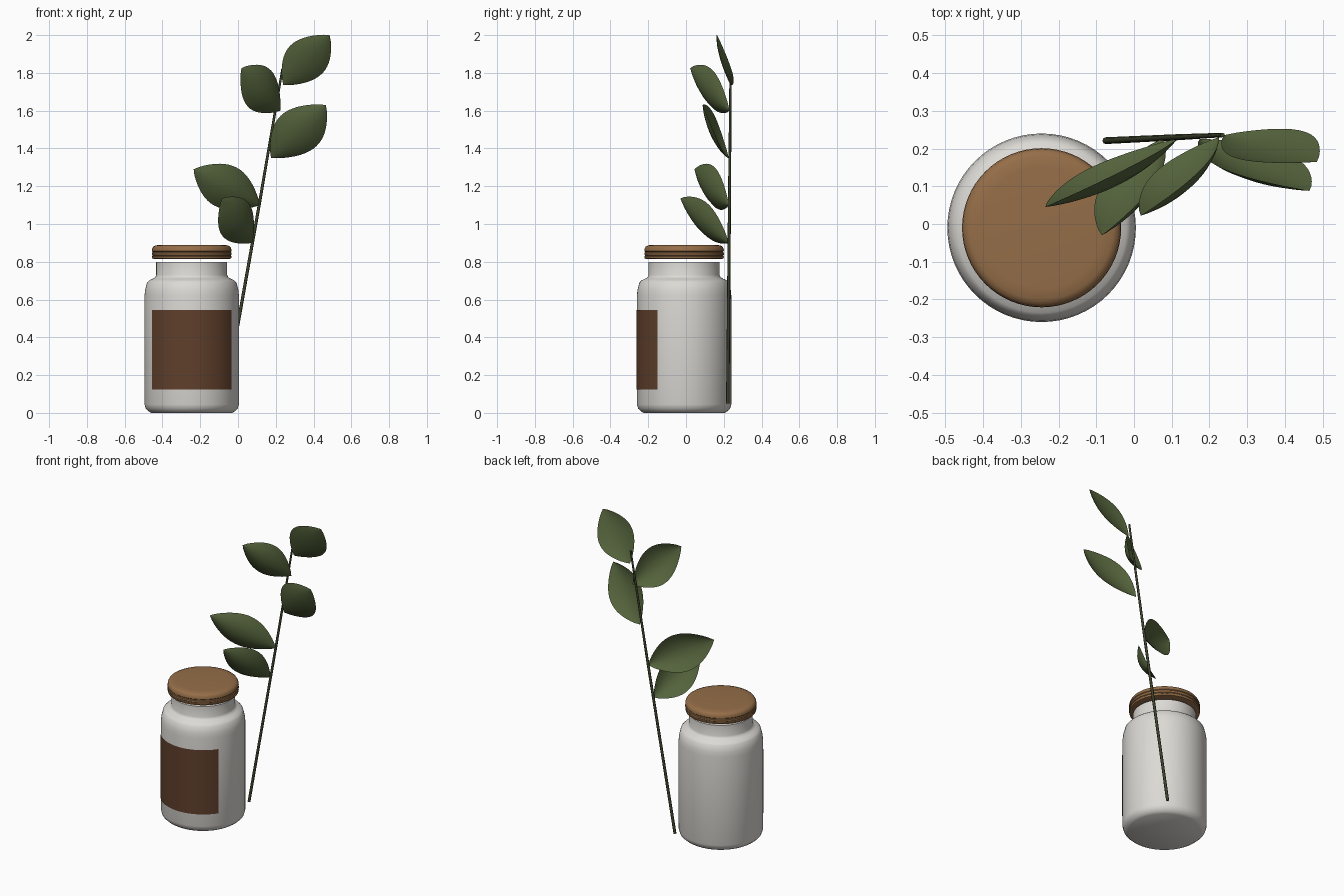
import bpy, math
from mathutils import Vector

if "Cube" in bpy.data.objects:
    bpy.data.objects.remove(bpy.data.objects["Cube"])

JAR_X, JAR_Y = -0.245, -0.01


def material(name, rgb):
    m = bpy.data.materials.new(name)
    m.diffuse_color = (*rgb, 1)
    m.use_nodes = True
    m.node_tree.nodes["Principled BSDF"].inputs["Base Color"].default_value = m.diffuse_color
    return m


GLAZE = material("off_white_glaze", (0.72, 0.70, 0.665))
CORK = material("cork_tan", (0.30, 0.155, 0.065))
PAPER = material("brown_paper", (0.115, 0.05, 0.024))
LEAF = material("leaf_green", (0.09, 0.125, 0.045))
STEM = material("stem_green", (0.045, 0.055, 0.025))


def make(name, verts, faces, mat, angle=40):
    me = bpy.data.meshes.new(name)
    me.from_pydata(verts, [], faces)
    me.materials.append(mat)
    ob = bpy.data.objects.new(name, me)
    bpy.context.collection.objects.link(ob)
    bpy.ops.object.select_all(action='DESELECT')
    ob.select_set(True)
    bpy.context.view_layer.objects.active = ob
    bpy.ops.object.shade_smooth_by_angle(angle=math.radians(angle))
    return ob


def grid_faces(rows, cols):
    return [(r * cols + c, r * cols + c + 1, (r + 1) * cols + c + 1, (r + 1) * cols + c)
            for r in range(rows - 1) for c in range(cols - 1)]


def lathe(name, profile, mat, n=64):
    """Revolve a bottom-to-top (radius, z) profile and cap both ends."""
    verts = [(JAR_X + r * math.cos(2 * math.pi * i / n), JAR_Y + r * math.sin(2 * math.pi * i / n), z)
             for r, z in profile for i in range(n)]
    faces = [(k * n + i, k * n + (i + 1) % n, (k + 1) * n + (i + 1) % n, (k + 1) * n + i)
             for k in range(len(profile) - 1) for i in range(n)]
    last = (len(profile) - 1) * n
    faces += [tuple(reversed(range(n))), tuple(range(last, last + n))]
    return make(name, verts, faces, mat)


# Jar body with rounded foot, shoulder and straight neck
lathe("jar", [(0.215, 0.0), (0.228, 0.008), (0.243, 0.022), (0.25, 0.045), (0.25, 0.62),
              (0.247, 0.65), (0.237, 0.69), (0.225, 0.702), (0.205, 0.711), (0.193, 0.718),
              (0.188, 0.73), (0.188, 0.80)], GLAZE)

# Cork lid with two shallow grooves around the side
lathe("lid", [(0.200, 0.815), (0.209, 0.818), (0.211, 0.828), (0.207, 0.831), (0.207, 0.834),
              (0.211, 0.837), (0.211, 0.847), (0.207, 0.850), (0.207, 0.853), (0.211, 0.857),
              (0.209, 0.870), (0.203, 0.881), (0.190, 0.887), (0.160, 0.890)], CORK)

# Label wrapped around the front of the jar
half = math.asin(0.21 / 0.253)
N = 25
label = []
for z in (0.125, 0.545):
    for i in range(N):
        a = -half + 2 * half * i / (N - 1)
        label.append((JAR_X + 0.253 * math.sin(a), JAR_Y - 0.253 * math.cos(a), z))
make("label", label, grid_faces(2, N), PAPER)

# Slender tapering stem leaning against the back of the jar
curve = bpy.data.curves.new("stem", 'CURVE')
curve.dimensions = '3D'
curve.bevel_depth = 0.009
curve.bevel_resolution = 2
curve.use_fill_caps = True
sp = curve.splines.new('POLY')
path = [(-0.075, 0.221, 0.05, 1), (0.112, 0.23, 1.1, 0.9), (0.235, 0.236, 1.82, 0.65)]
sp.points.add(len(path) - 1)
for p, (x, y, z, r) in zip(sp.points, path):
    p.co = (x, y, z, 1)
    p.radius = r
curve.materials.append(STEM)
bpy.context.collection.objects.link(bpy.data.objects.new("stem", curve))


def leaf(name, base, tip, side, bend, cup):
    """Pointed oval sheet: midrib arches forward, edges curl back."""
    base, tip, side = Vector(base), Vector(tip), Vector(side)
    along = tip - base
    normal = along.cross(side).normalized()
    rows, cols = 19, 9
    verts = []
    for r in range(rows):
        t = r / (rows - 1)
        w = max(math.sin(math.pi * t), 0.0) ** 0.85
        mid = base + along * t - normal * bend * 4 * t * (1 - t)
        for c in range(cols):
            s = 2 * c / (cols - 1) - 1
            verts.append(mid + side * (s * w) + normal * (cup * w * s * s))
    make(name, verts, grid_faces(rows, cols), LEAF, 60)


# Leaves from lowest to highest: base, tip, half-width vector, arch, curl
leaf("leaf_lowest", (0.075, 0.226, 0.90), (-0.085, -0.03, 1.135), (0.073, 0.008, 0.082), 0.035, 0.05)
leaf("leaf_low", (0.115, 0.226, 1.10), (-0.235, 0.045, 1.29), (0.06, 0.005, 0.1), 0.035, 0.05)
leaf("leaf_middle", (0.175, 0.226, 1.35), (0.465, 0.088, 1.63), (0.095, 0.015, -0.08), 0.03, 0.04)
leaf("leaf_high", (0.225, 0.23, 1.60), (0.018, 0.022, 1.825), (0.062, 0.005, 0.095), 0.035, 0.05)
leaf("leaf_top", (0.24, 0.236, 1.735), (0.485, 0.165, 2.0), (0.088, 0.036, -0.07), 0.015, 0.025)
